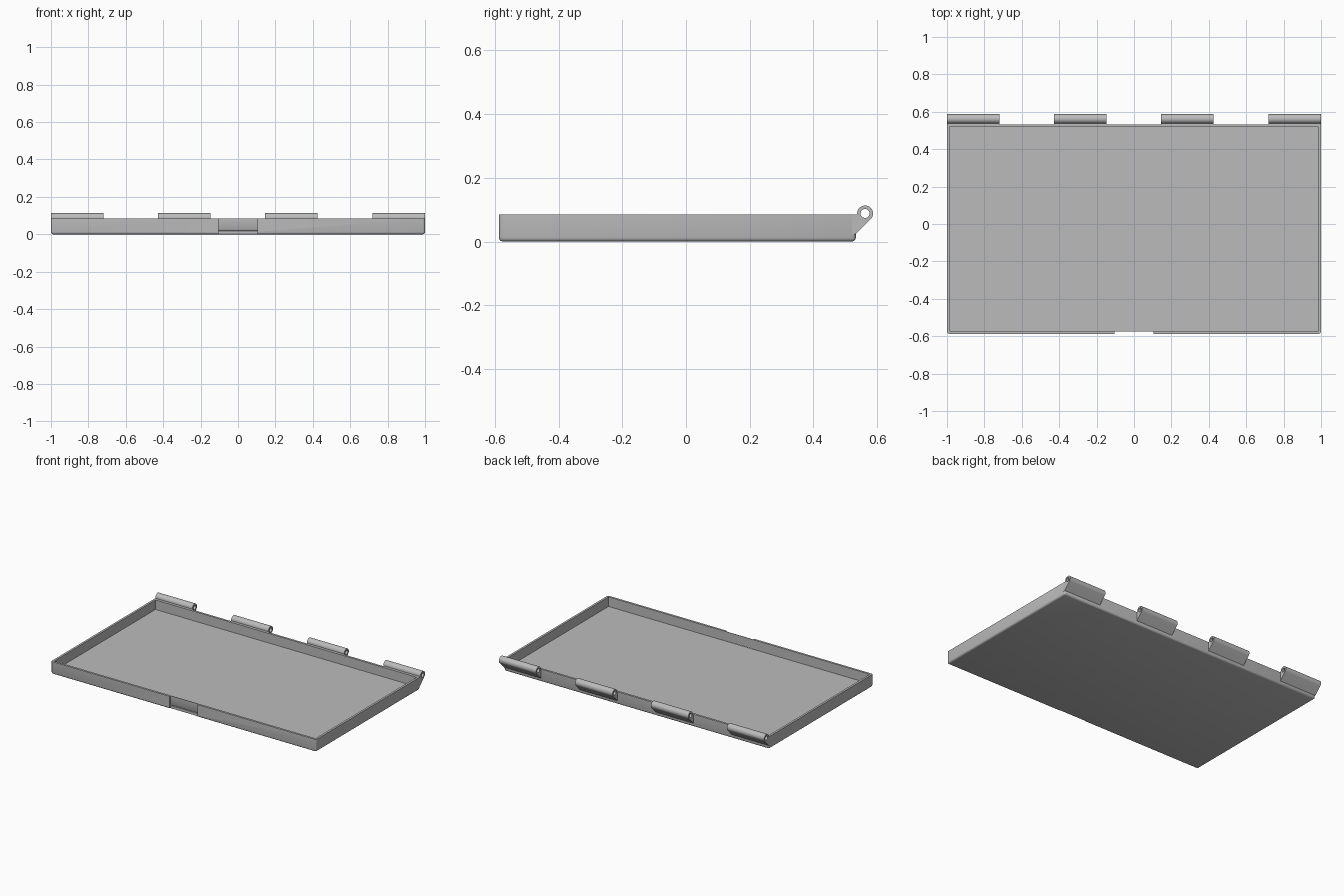
import bpy, bmesh, math

if "Cube" in bpy.data.objects:
    bpy.data.objects.remove(bpy.data.objects["Cube"])

# Single plain grey
grey = bpy.data.materials.new("plain grey")
grey.diffuse_color = (0.5, 0.5, 0.5, 1)
grey.use_nodes = True
grey.node_tree.nodes["Principled BSDF"].inputs["Base Color"].default_value = grey.diffuse_color

X, Y0, Y1, TOP = 1.0, -0.587, 0.533, 0.085
WALL, FLOOR, ROUND = 0.021, 0.02, 0.012


def prism(name, outline, x0, x1, hole=None):
    """Extrude a (y, z) outline, with an optional hole, along x."""
    curve = bpy.data.curves.new(name, 'CURVE')
    curve.dimensions = '2D'
    curve.fill_mode = 'BOTH'
    curve.extrude = (x1 - x0) / 2
    for pts in [outline] + ([hole] if hole else []):
        s = curve.splines.new('POLY')
        s.points.add(len(pts) - 1)
        for p, (y, z) in zip(s.points, pts):
            p.co = (y, z, 0, 1)
        s.use_cyclic_u = True
    ob = bpy.data.objects.new(name, curve)
    bpy.context.collection.objects.link(ob)
    # local x -> y, local y -> z, local z -> x
    ob.rotation_euler = (math.pi / 2, 0, math.pi / 2)
    ob.location.x = (x0 + x1) / 2
    bpy.ops.object.select_all(action='DESELECT')
    ob.select_set(True)
    bpy.context.view_layer.objects.active = ob
    bpy.ops.object.convert(target='MESH')
    ob = bpy.context.object
    bm = bmesh.new()
    bm.from_mesh(ob.data)
    bmesh.ops.remove_doubles(bm, verts=bm.verts, dist=1e-5)
    bmesh.ops.recalc_face_normals(bm, faces=bm.faces)
    bm.to_mesh(ob.data)
    bm.free()
    ob.data.materials.clear()
    ob.data.materials.append(grey)
    return ob


# Tray: box with rounded bottom and upright edges, hollowed from above
bm = bmesh.new()
bmesh.ops.create_cube(bm, size=1)
for v in bm.verts:
    v.co = (v.co.x * 2 * X, Y0 if v.co.y < 0 else Y1, TOP if v.co.z > 0 else 0)
top = max(bm.faces, key=lambda f: f.calc_center_median().z)
bmesh.ops.inset_region(bm, faces=[top], thickness=WALL)
pit = bmesh.ops.extrude_face_region(bm, geom=[top])
bmesh.ops.translate(bm, vec=(0, 0, FLOOR - TOP),
                    verts=[g for g in pit['geom'] if isinstance(g, bmesh.types.BMVert)])
if top.is_valid:
    bmesh.ops.delete(bm, geom=[top], context='FACES_ONLY')
outer = [e for e in bm.edges
         if all(abs(v.co.x) > X - 0.001 for v in e.verts) or all(v.co.z < 0.001 for v in e.verts)]
outer = [e for e in outer if min(v.co.z for v in e.verts) < 0.001]
bmesh.ops.bevel(bm, geom=outer, offset=ROUND, segments=3, profile=0.5, affect='EDGES')
bmesh.ops.recalc_face_normals(bm, faces=bm.faces)
mesh = bpy.data.meshes.new("tray")
bm.to_mesh(mesh)
bm.free()
tray = bpy.data.objects.new("tray", mesh)
bpy.context.collection.objects.link(tray)
mesh.materials.append(grey)

# Latch recess in the front wall, with a small catch groove
recess = prism("latch_recess_cutter",
               [(Y0 - 0.05, -0.05), (Y0 + 0.011, -0.05), (Y0 + 0.011, 0.018),
                (Y0 + 0.016, 0.019), (Y0 + 0.011, 0.028), (Y0 + 0.011, 0.15),
                (Y0 - 0.05, 0.15)], -0.105, 0.105)
cut = tray.modifiers.new("latch recess", 'BOOLEAN')
cut.operation = 'DIFFERENCE'
cut.solver = 'EXACT'
cut.object = recess
bpy.ops.object.select_all(action='DESELECT')
tray.select_set(True)
bpy.context.view_layer.objects.active = tray
bpy.ops.object.modifier_apply(modifier=cut.name)
bpy.data.objects.remove(recess)
bpy.ops.object.shade_smooth_by_angle(angle=math.radians(35))

# Hinge knuckles: barrel with a pin hole on a sloping bracket
CY, CZ, R, HOLE = 0.562, 0.088, 0.025, 0.014


def arc(r, a0, a1, n):
    return [(CY + r * math.cos(math.radians(a0 + (a1 - a0) * i / n)),
             CZ + r * math.sin(math.radians(a0 + (a1 - a0) * i / n))) for i in range(n + 1)]


outline = [(0.52, 0.022), (Y1, 0.024)] + arc(R, -45, 187, 24) + [(0.52, TOP)]
for i, (x0, x1) in enumerate([(-1, -0.72), (-0.428, -0.147), (0.144, 0.425), (0.72, 1)]):
    prism(f"hinge_knuckle_{i + 1}", outline, x0, x1, arc(HOLE, 0, 360, 24)[:-1])
    bpy.ops.object.shade_smooth_by_angle(angle=math.radians(35))
